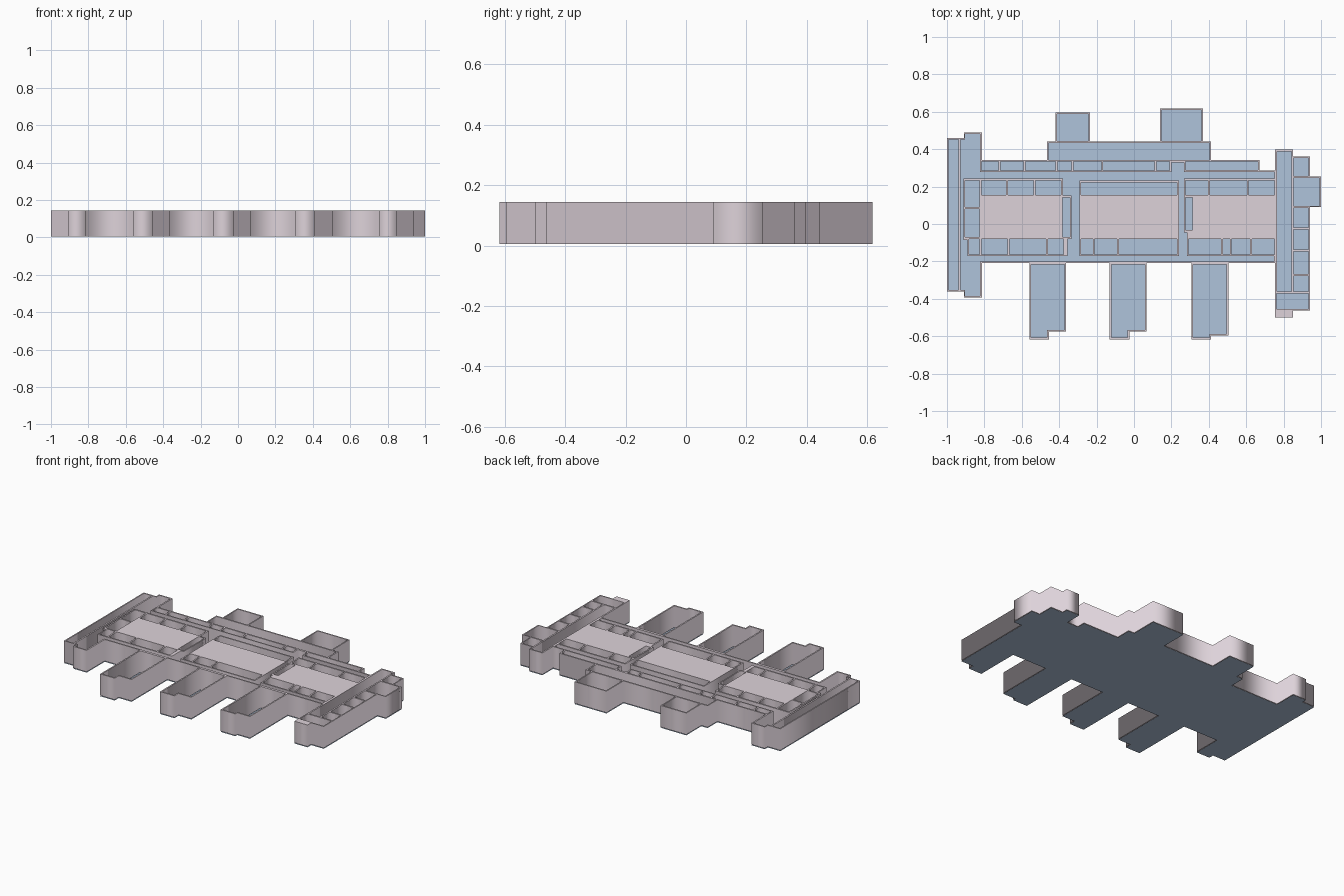
import bpy

BASE, TOP = 0.005, 0.145   # wall bottom and top
T = 0.005                  # half wall thickness


def material(name, rgb):
    m = bpy.data.materials.new(name)
    m.diffuse_color = (*rgb, 1)
    return m


def plan_object(name, loops, z, height, mat):
    """Fill closed 2D loops (inner loops become holes) and extrude them."""
    cu = bpy.data.curves.new(name, 'CURVE')
    cu.dimensions = '2D'
    cu.fill_mode = 'BOTH'
    cu.extrude = height / 2
    for loop in loops:
        s = cu.splines.new('POLY')
        s.points.add(len(loop) - 1)
        for p, (x, y) in zip(s.points, loop):
            p.co = (x, y, 0, 1)
        s.use_cyclic_u = True
    ob = bpy.data.objects.new(name, cu)
    ob.location.z = z + height / 2
    bpy.context.collection.objects.link(ob)
    bpy.ops.object.select_all(action='DESELECT')
    ob.select_set(True)
    bpy.context.view_layer.objects.active = ob
    bpy.ops.object.convert(target='MESH')
    ob = bpy.context.object
    ob.data.materials.clear()
    ob.data.materials.append(mat)
    return ob


def rect(x0, x1, y0, y1):
    return [(x0 + T, y0 + T), (x1 - T, y0 + T), (x1 - T, y1 - T), (x0 + T, y1 - T)]


def row(y0, y1, xs):
    return [rect(a, b, y0, y1) for a, b in zip(xs, xs[1:])]


def column(x0, x1, ys):
    return [rect(x0, x1, a, b) for a, b in zip(ys, ys[1:])]


def bay(x, step, inset=0.0):
    """Front wing with a stepped end."""
    i, top = inset, -0.208
    return [(x + i, top - i), (x + i, -0.617 + i), (x + .105 - i, -0.617 + i),
            (x + .105 - i, step + i), (x + .197 - i, step + i), (x + .197 - i, top - i)]


bays = [(-.56, -.575), (-.13, -.575), (.307, -.597)]

# Outer footprint, counter-clockwise from the front left
outline = [(-1, -.36), (-.91, -.36), (-.91, -.393), (-.813, -.393), (-.813, -.208)]
for x, step in bays:
    outline += bay(x, step)
outline += [(.755, -.208), (.755, -.5), (.85, -.5), (.85, -.462), (.94, -.462),
            (.94, .09), (1, .09), (1, .255), (.94, .255), (.94, .36), (.85, .36),
            (.85, .397), (.755, .397), (.755, .287), (.672, .287), (.672, .342),
            (.412, .342), (.412, .442), (.37, .442), (.37, .617), (.14, .617),
            (.14, .442), (-.235, .442), (-.235, .597), (-.42, .597), (-.42, .442),
            (-.465, .442), (-.465, .342), (-.813, .342), (-.813, .49),
            (-.91, .49), (-.91, .46), (-1, .46)]

# Connected corridor space around the inner blocks
corridor = [(-.927, -.353), (-.903, -.353), (-.903, -.385), (-.823, -.385),
            (-.823, -.2), (.748, -.2), (.748, -.172), (.283, -.172), (.283, -.045),
            (.267, -.045), (.267, .243), (.75, .243), (.75, .279), (.267, .279),
            (.267, .329), (.2, .329), (.2, .279), (-.823, .279), (-.823, .482),
            (-.903, .482), (-.903, .453), (-.927, .453)]
# Blocks standing inside the corridor space
left_block = [(-.912, -.085), (-.89, -.085), (-.89, -.172), (-.355, -.172),
              (-.355, -.08), (-.335, -.08), (-.335, .152), (-.38, .152),
              (-.38, .243), (-.912, .243)]
middle_block = [(-.292, -.172), (.24, -.172), (.24, .232), (-.292, .232)]

rooms = []
# Left, middle and right blocks: cells around the solid centres
rooms += row(-.168, -.075, [-.888, -.82, -.67, -.465, -.372])
rooms += row(.15, .238, [-.82, -.68, -.532, -.385])
rooms += column(-.908, -.82, [-.075, .085, .238])
rooms += [rect(-.388, -.338, -.075, .148)]
rooms += row(-.168, -.075, [-.288, -.215, -.085, .236])
rooms += [rect(-.288, .236, .15, .228)]
rooms += row(-.168, -.075, [.287, .47, .517, .625, .755])
rooms += row(.15, .238, [.271, .4, .608, .757])
rooms += [rect(.271, .317, -.038, .147)]
# Rear rooms and rear wings
rooms += row(.281, .338, [-.82, -.72, -.585, -.415, -.328, -.17, .115, .195])
rooms += [rect(.27, .668, .283, .338), rect(-.463, .408, .338, .438),
          rect(-.417, -.238, .438, .593), rect(.143, .367, .438, .614)]
# Left strip and right wing
rooms += [rect(-.997, -.932, -.358, .457), rect(.76, .848, -.367, .393),
          rect(.758, .938, -.46, -.367), rect(.848, .997, .09, .252),
          rect(.848, .938, .252, .357)]
rooms += column(.848, .938, [-.367, -.272, -.142, -.025, .09])
# Front wings
rooms += [bay(x, step, 0.009) for x, step in bays]

plan_object("walls", [outline, corridor, left_block, middle_block] + rooms,
            BASE, TOP - BASE, material("wall_pale", (.73, .65, .70)))
plan_object("floor", [outline], 0, 0, material("floor_blue", (.43, .55, .71)))
